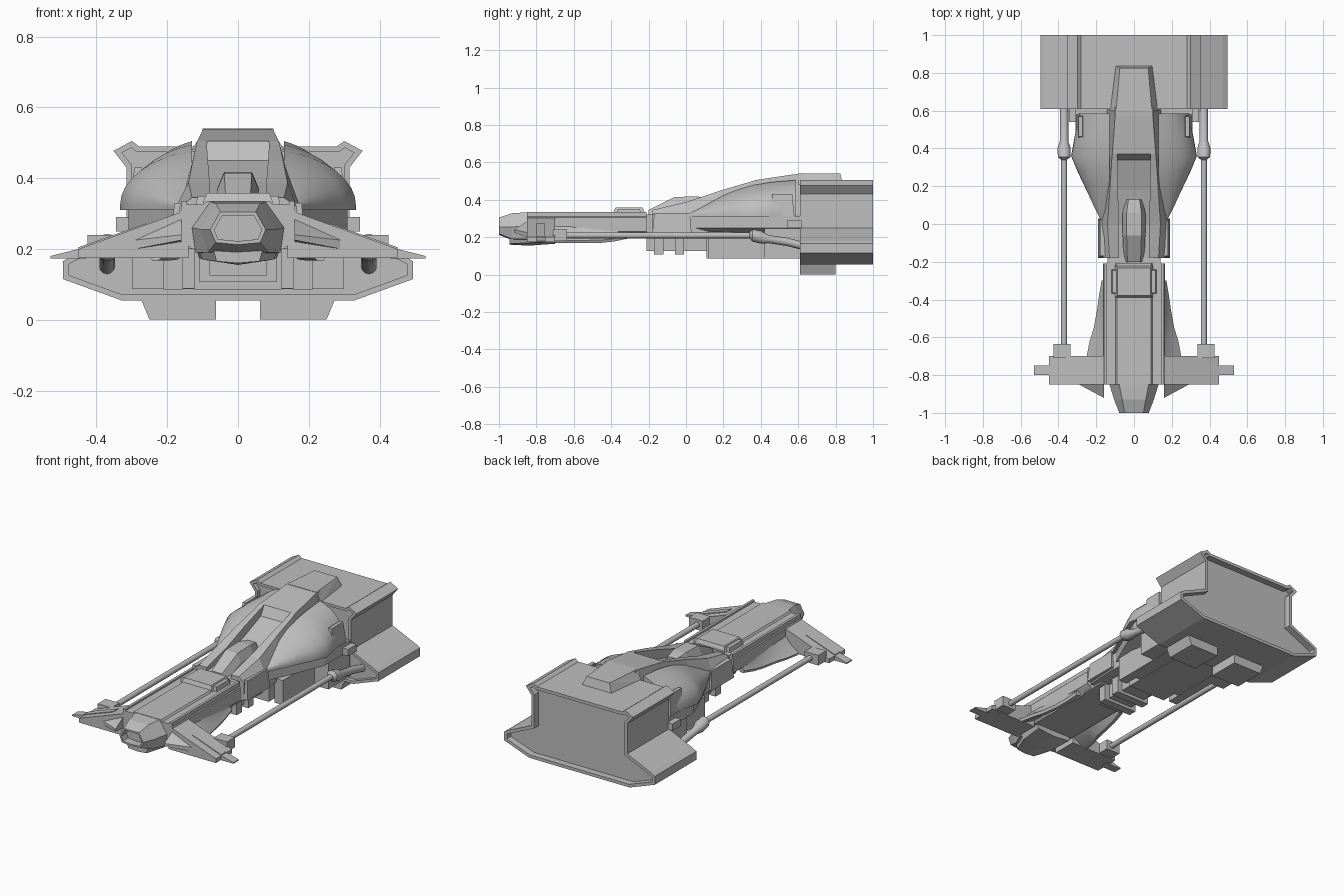
import bpy, bmesh, math
from mathutils import Vector

cube = bpy.data.objects.get("Cube")
if cube:
    bpy.data.objects.remove(cube, do_unlink=True)

GREY = (0.52, 0.52, 0.52, 1)
mat = bpy.data.materials.new("hull_grey")
mat.use_nodes = True
mat.diffuse_color = GREY
mat.node_tree.nodes["Principled BSDF"].inputs["Base Color"].default_value = GREY


def finish(name, bm, mirror=False, smooth=False):
    bmesh.ops.recalc_face_normals(bm, faces=bm.faces)
    me = bpy.data.meshes.new(name)
    bm.to_mesh(me)
    bm.free()
    me.materials.append(mat)
    ob = bpy.data.objects.new(name, me)
    bpy.context.collection.objects.link(ob)
    if mirror:
        ob.modifiers.new("mirror", "MIRROR")
    if smooth:
        bpy.ops.object.select_all(action="DESELECT")
        ob.select_set(True)
        bpy.context.view_layer.objects.active = ob
        bpy.ops.object.shade_smooth_by_angle(angle=math.radians(35))


def both(half):
    """Close a right-hand half profile (top to bottom) into a symmetric ring."""
    return half + [(-x, z) for x, z in reversed(half) if x > 0]


def loft(name, sections, mirror=False, smooth=False, recesses=()):
    """Skin (y, ring of x,z) sections; recesses = (end index, rim, depth) each."""
    bm = bmesh.new()
    rings = [[bm.verts.new((x, y, z)) for x, z in ring] for y, ring in sections]
    n = len(rings[0])
    for a, b in zip(rings, rings[1:]):
        for i in range(n):
            j = (i + 1) % n
            bm.faces.new((a[i], a[j], b[j], b[i]))
    caps = [bm.faces.new(rings[0]), bm.faces.new(rings[-1])]
    bmesh.ops.recalc_face_normals(bm, faces=bm.faces)
    for end, rim, depth in recesses:
        bmesh.ops.inset_region(bm, faces=[caps[end]], thickness=rim, use_even_offset=True)
        floor = bmesh.ops.extrude_discrete_faces(bm, faces=[caps[end]])["faces"][0]
        shift = Vector((0, depth if end == 0 else -depth, 0))
        bmesh.ops.translate(bm, verts=floor.verts, vec=shift)
    finish(name, bm, mirror, smooth)


def hull(name, points, mirror=False):
    bm = bmesh.new()
    for p in points:
        bm.verts.new(p)
    bmesh.ops.convex_hull(bm, input=bm.verts)
    bmesh.ops.dissolve_limit(bm, angle_limit=0.02, verts=bm.verts, edges=bm.edges)
    finish(name, bm, mirror)


def box(name, xs, ys, zs, mirror=False, taper=0.0):
    """Box between limits; taper shrinks the top."""
    pts = []
    for z, t in zip(zs, (0, taper)):
        for x in (xs[0] + t, xs[1] - t):
            for y in (ys[0] + t, ys[1] - t):
                pts.append((x, y, z))
    hull(name, pts, mirror)


def rod(name, x, stations, sides=12):
    """Round bar along y through (y, z, radius) stations."""
    angles = [2 * math.pi * i / sides for i in range(sides)]
    loft(name, [(y, [(x + r * math.cos(a), z + r * math.sin(a)) for a in angles])
                for y, z, r in stations], True, True)


# Engine housing with flared roof edges and low side wings
housing = both([(0, .49), (.28, .49), (.3, .505), (.352, .477), (.315, .43), (.315, .25),
                (.47, .18), (.495, .165), (.495, .115), (.33, .055), (0, .055)])
loft("engine_housing", [(.61, housing), (1, housing)],
     recesses=((0, .016, .025), (1, .018, .04)))
hull("roof_hump", [(s * x, y, z) for s in (-1, 1)
                   for x, y, z in ((.13, .6, .48), (.1, .84, .48), (.095, .6, .54), (.075, .825, .54))])
hull("belly_pad", [(x, y, z) for y in (.61, .8)
                   for x, z in ((.062, 0), (.062, .06), (.25, 0), (.275, .06))], True)

# Dorsal spine: two rails with a sunken channel leading to the cockpit
spine = []
for y, inner, outer, base, floor, top in (
        (.62, .08, .1, .14, .54, .54), (.57, .08, .1, .145, .535, .535),
        (.37, .088, .115, .155, .505, .505), (.34, .088, .118, .157, .45, .495),
        (.18, .085, .128, .165, .39, .448), (0, .08, .14, .175, .34, .388),
        (-.18, .08, .13, .165, .32, .345)):
    spine.append((y, both([(0, floor), (inner, floor), (inner, top), (outer, top),
                           (base, .32), (base, .21), (0, .21)])))
loft("spine", spine)

# Cockpit canopy
canopy = [(y, both([(0, z), (w * .65, z), (w, z - .05), (w, .3), (0, .3)]))
          for y, w, z in ((.13, .045, .405), (.06, .06, .418), (-.06, .06, .415),
                          (-.17, .055, .36), (-.2, .05, .345))]
loft("canopy", canopy)

# Rounded shoulder pods, each section an elliptical arc from inner ridge to lower lip
pods = []
for y, xo, zt in ((.02, .175, .335), (.1, .215, .375), (.2, .262, .425), (.28, .3, .455),
                  (.36, .333, .478), (.46, .315, .495), (.585, .29, .505)):
    reach = xo - .05
    start = math.asin(.08 / reach)
    rise = (zt - .325) / math.cos(start)
    arc = [start + (math.pi / 2 - start) * i / 8 for i in range(9)]
    ring = [(.05 + reach * math.sin(a), .325 + rise * math.cos(a)) for a in arc]
    pods.append((y, ring + [(xo, .31), (.14, .31)]))
loft("shoulder_pod", pods, True, True)
box("pod_vent", (.26, .305), (.45, .58), (.31, .43), True, .012)

# Waist beneath the pods
loft("waist", [(y, both([(0, .312), (w, .312), (w, .25), (w * .75, .22), (0, .2)]))
               for y, w in ((.03, .165), (.2, .24), (.37, .31), (.61, .31))])
box("waist_bracket", (.29, .345), (.54, .62), (.25, .29), True)
box("mid_block", (.13, .19), (-.18, .03), (.22, .33), True, .01)
box("collar", (-.14, .14), (-.27, -.12), (.2, .32))

# Keel and belly ribs
box("keel", (-.125, .125), (.11, .62), (.085, .23))
box("keel_core", (-.17, .17), (.2, .62), (.088, .23))
box("keel_side", (.155, .21), (.12, .62), (.085, .23), True)
box("keel_root", (-.3, .3), (.42, .62), (.087, .25))
box("belly_tray", (-.08, .08), (-.21, .12), (.125, .22))
for i, y in enumerate((-.17, -.06)):
    box(f"belly_rib_{i + 1}", (-.11, .11), (y, y + .05), (.108, .22))

# Forward neck with raised centre plate and hatch
neck = both([(0, .335), (.09, .335), (.098, .325), (.145, .325), (.165, .305), (.165, .23),
             (.13, .2), (0, .2)])
loft("neck", [(-.85, neck), (-.21, neck)])
box("neck_rail", (.145, .16), (-.85, -.21), (.31, .335), True)
box("neck_hatch", (-.1, .1), (-.39, -.22), (.33, .358), False, .012)
box("hatch_clamp", (.085, .12), (-.37, -.24), (.32, .35), True, .006)

# Curved skirts on both sides of the neck
loft("neck_skirt", [(y, [(.13, .27), (.155, .27), (x * .5 + .075, .22), (x, z + .015),
                         (x * .97, z), (x - .025, z), (.13, .22)])
                    for y, x, z in ((-.7, .25, .168), (-.62, .235, .168), (-.55, .213, .168),
                                    (-.45, .195, .17), (-.38, .185, .178), (-.3, .172, .195))],
     True, True)

# Nose with recessed intake and chin
loft("nose", [(-1, both([(0, .305), (.05, .305), (.078, .255), (.063, .218), (0, .212)])),
              (-.93, both([(0, .328), (.062, .328), (.105, .255), (.085, .19), (0, .185)])),
              (-.85, both([(0, .333), (.078, .333), (.13, .26), (.12, .19), (0, .18)]))],
     recesses=((0, .01, .05),))
loft("chin", [(-.945, both([(0, .2), (.07, .2), (.06, .165), (0, .16)])),
              (-.84, both([(0, .22), (.125, .22), (.1, .17), (0, .155)])),
              (-.7, both([(0, .22), (.125, .22), (.11, .175), (0, .165)]))])

# Front wings, tips, ridges and canards
hull("front_wing", [(x, y, z) for y in (-.85, -.7)
                    for x, z in ((.14, .175), (.14, .312), (.45, .175), (.45, .2))], True)
hull("wing_tip", [(x, y, z) for y in (-.8, -.75)
                  for x, z in ((.43, .173), (.43, .205), (.53, .173), (.53, .18))], True)
hull("wing_ridge", [(x, y, z) for y in (-.8, -.755)
                    for x, z in ((.26, .24), (.26, .272), (.45, .18), (.45, .205))], True)
hull("canard", [(.16, -.92, .225), (.16, -.92, .24), (.16, -.84, .22), (.16, -.84, .29),
                (.29, -.85, .2), (.29, -.85, .225)], True)

# Outrigger bars running back to the engine housing
box("bar_bracket", (.335, .425), (-.71, -.635), (.18, .24), True)
rod("outrigger_bar", .37, [(-.72, .21, .016), (.34, .21, .016), (.355, .21, .033),
                           (.4, .2, .035), (.44, .19, .022), (.54, .175, .022), (.66, .145, .022)])
